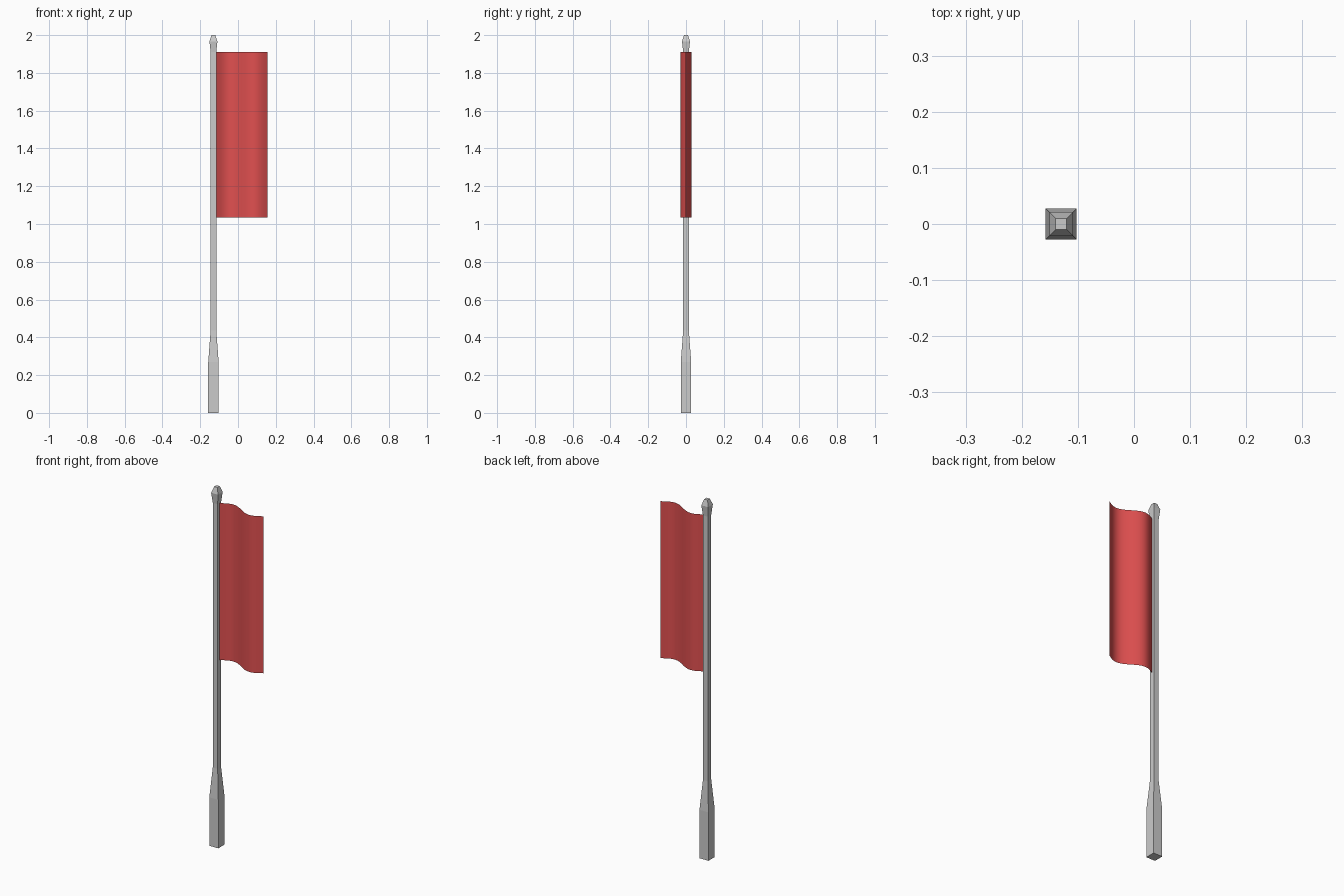
import bpy, bmesh, math

if "Cube" in bpy.data.objects:
    bpy.data.objects.remove(bpy.data.objects["Cube"])


def make_object(name, bm, color=None):
    mesh = bpy.data.meshes.new(name)
    bm.to_mesh(mesh)
    bm.free()
    obj = bpy.data.objects.new(name, mesh)
    bpy.context.collection.objects.link(obj)
    if color:
        mat = bpy.data.materials.new(name + "_color")
        mat.diffuse_color = color
        mat.use_nodes = True
        mat.node_tree.nodes["Principled BSDF"].inputs["Base Color"].default_value = mat.diffuse_color
        mesh.materials.append(mat)
    return obj


# Pole: square rings (half width, z) from the thick foot to the finial
POLE_X = -0.13
profile = [(0.0275, 0.0), (0.0275, 0.27), (0.015, 0.435),
           (0.015, 1.91), (0.021, 1.967), (0.01, 2.0)]
bm = bmesh.new()
rings = []
for h, z in profile:
    rings.append([bm.verts.new((POLE_X + sx * h, sy * h, z))
                  for sx, sy in ((-1, -1), (1, -1), (1, 1), (-1, 1))])
for low, high in zip(rings, rings[1:]):
    for i in range(4):
        j = (i + 1) % 4
        bm.faces.new((low[i], low[j], high[j], high[i]))
bm.faces.new(rings[0][::-1])
bm.faces.new(rings[-1])
make_object("pole", bm)

# Flag: a single thin sheet following one sine wave away from the pole
X0, X1, Z0, Z1, WAVE, STEPS = -0.117, 0.157, 1.035, 1.91, 0.028, 32
bm = bmesh.new()
columns = []
for i in range(STEPS + 1):
    t = i / STEPS
    x, y = X0 + (X1 - X0) * t, WAVE * math.sin(2 * math.pi * t)
    columns.append([bm.verts.new((x, y, z)) for z in (Z0, Z1)])
for a, b in zip(columns, columns[1:]):
    face = bm.faces.new((a[0], b[0], b[1], a[1]))
    face.smooth = True
make_object("flag", bm, (0.75, 0.08, 0.08, 1.0))
